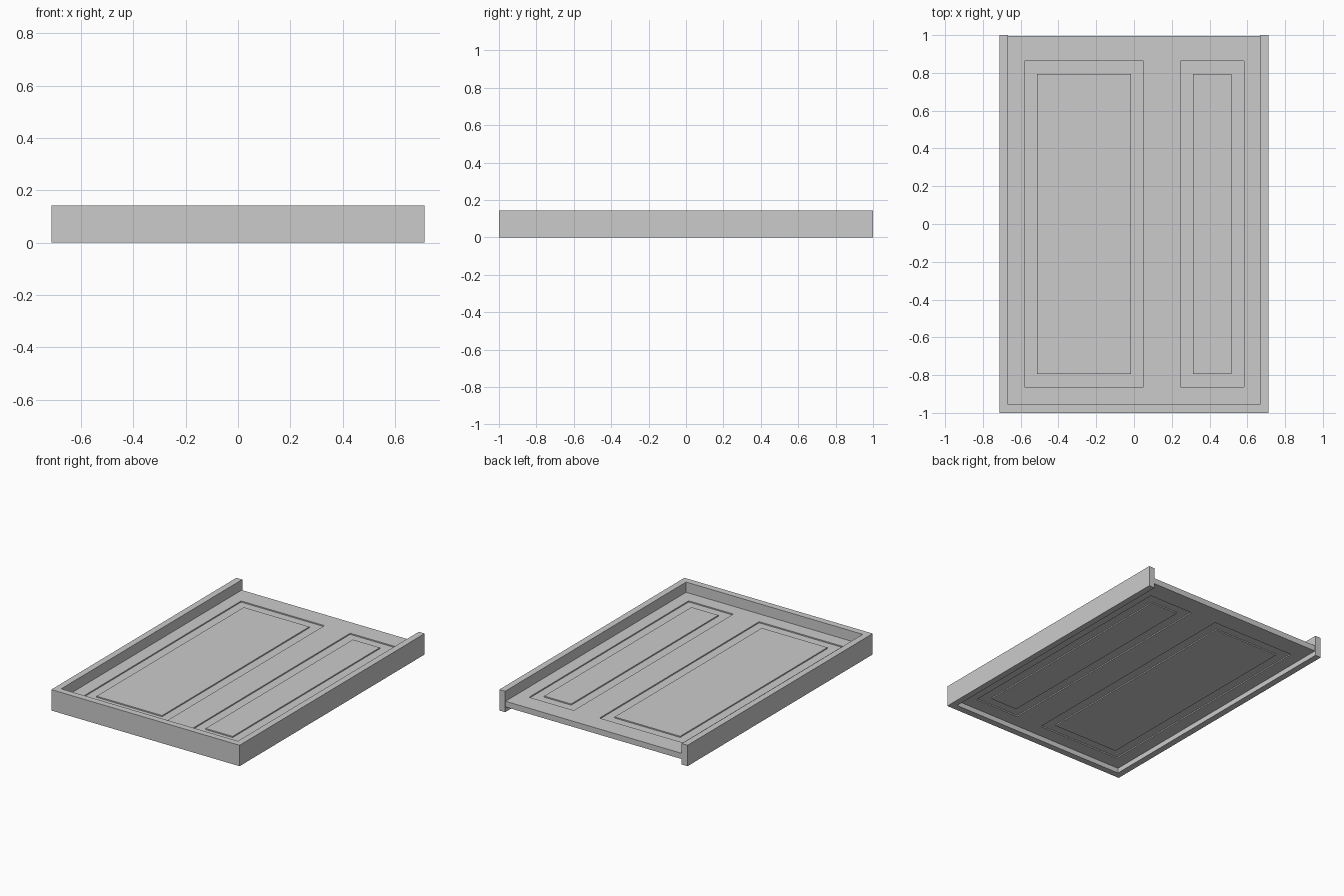
import bpy, bmesh

if "Cube" in bpy.data.objects:
    bpy.data.objects.remove(bpy.data.objects["Cube"])

FRAME_H = 0.143
PANEL_Z0, PANEL_Z1 = 0.034, 0.073
GROOVE = 0.008


def extrude_up(bm, faces, height):
    res = bmesh.ops.extrude_face_region(bm, geom=faces)
    verts = [g for g in res["geom"] if isinstance(g, bmesh.types.BMVert)]
    bmesh.ops.translate(bm, verts=verts, vec=(0, 0, height))


def finish(bm, name):
    bmesh.ops.recalc_face_normals(bm, faces=bm.faces)
    mesh = bpy.data.meshes.new(name)
    bm.to_mesh(mesh)
    bm.free()
    obj = bpy.data.objects.new(name, mesh)
    bpy.context.collection.objects.link(obj)
    return obj


def prism(name, outline, z0, z1):
    bm = bmesh.new()
    face = bm.faces.new([bm.verts.new((x, y, z0)) for x, y in outline])
    extrude_up(bm, [face], z1 - z0)
    return finish(bm, name)


def corners(x0, y0, x1, y1):
    return [(x0, y0), (x1, y0), (x1, y1), (x0, y1)]


def add_ring(bm, outer, inner, z0, z1):
    o = [bm.verts.new((x, y, z0)) for x, y in corners(*outer)]
    i = [bm.verts.new((x, y, z0)) for x, y in corners(*inner)]
    faces = [bm.faces.new((o[k], o[(k + 1) % 4], i[(k + 1) % 4], i[k]))
             for k in range(4)]
    extrude_up(bm, faces, z1 - z0)


# U-shaped frame: front rail and two side rails, open at the back
X, IN, FRONT = 0.712, 0.668, -0.955
prism("frame", [(-X, -1), (X, -1), (X, 1), (IN, 1), (IN, FRONT),
                (-IN, FRONT), (-IN, 1), (-X, 1)], 0, FRAME_H)

# Flat panel held between the rails
panel = prism("panel", corners(-IN, FRONT, IN, 0.995), PANEL_Z0, PANEL_Z1)

# Rectangular grooves, one wide and one narrow, on both faces of the panel
bm = bmesh.new()
W, Y = 0.067, 0.862
for x0, x1 in ((-0.58, 0.05), (0.245, 0.583)):
    outer = (x0, -Y, x1, Y)
    inner = (x0 + W, -Y + W, x1 - W, Y - W)
    add_ring(bm, outer, inner, PANEL_Z1 - GROOVE, PANEL_Z1 + 0.02)
    add_ring(bm, outer, inner, PANEL_Z0 - 0.02, PANEL_Z0 + GROOVE)
cutter = finish(bm, "groove_cutter")
cutter.hide_render = True

mod = panel.modifiers.new("grooves", "BOOLEAN")
mod.operation = "DIFFERENCE"
mod.solver = "EXACT"
mod.object = cutter
bpy.context.view_layer.objects.active = panel
bpy.ops.object.modifier_apply(modifier=mod.name)
bpy.data.objects.remove(cutter)
